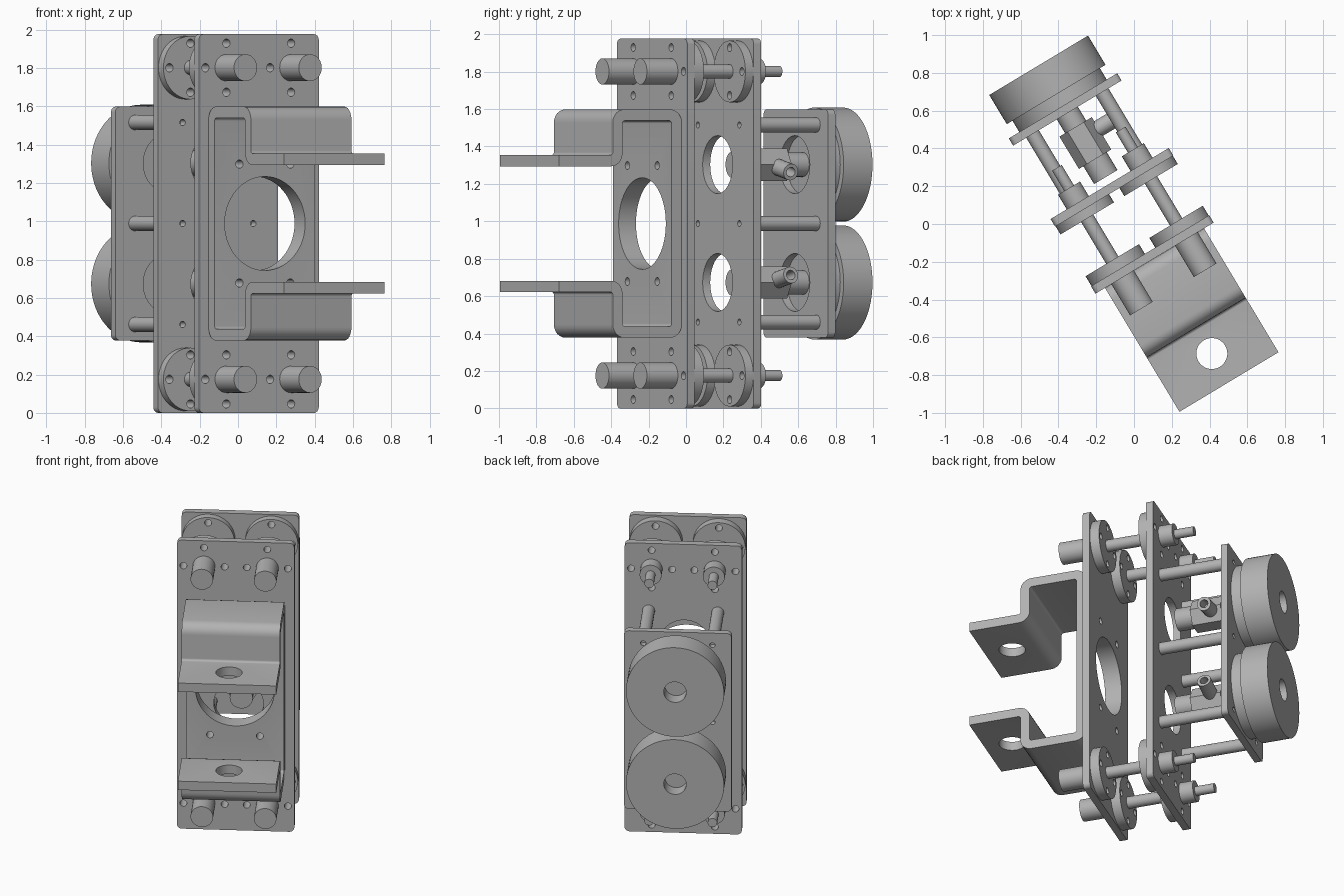
import bpy, bmesh
from math import cos, sin, pi, radians
from mathutils import Matrix, Vector

if "Cube" in bpy.data.objects:
    bpy.data.objects.remove(bpy.data.objects["Cube"])

TURN = radians(31)      # whole assembly is turned about z
MID = 0.988             # mid height of the assembly
POST_U, POST_Z = 0.197, 0.813
ROD_U, ROD_Z = 0.215, 0.527
DRUM_Z = 0.315
SIGNS = (-1, 1)

grey = bpy.data.materials.new("machined grey")
grey.use_nodes = True
grey.diffuse_color = (0.45, 0.45, 0.45, 1)
grey.node_tree.nodes["Principled BSDF"].inputs["Base Color"].default_value = grey.diffuse_color
parts = []


def finish(name, bm, matrix=Matrix()):
    bm.transform(matrix)
    bmesh.ops.remove_doubles(bm, verts=bm.verts, dist=1e-5)
    bmesh.ops.recalc_face_normals(bm, faces=bm.faces)
    mesh = bpy.data.meshes.new(name)
    bm.to_mesh(mesh)
    bm.free()
    mesh.materials.clear()
    mesh.materials.append(grey)
    ob = bpy.data.objects.new(name, mesh)
    ob.rotation_euler.z = TURN
    bpy.context.collection.objects.link(ob)
    parts.append(ob)
    return ob


def circle(x, y, r, n=20):
    return [(x + r * cos(2 * pi * i / n), y + r * sin(2 * pi * i / n)) for i in range(n)]


def fillet(points, steps=6):
    """Round each corner (x, y, radius) of a right-angled outline."""
    out = []
    for i, (x, y, r) in enumerate(points):
        p = Vector((x, y))
        a = (Vector(points[i - 1][:2]) - p).normalized() * r
        b = (Vector(points[(i + 1) % len(points)][:2]) - p).normalized() * r
        if r == 0:
            out.append((x, y))
            continue
        for k in range(steps + 1):
            t = pi / 2 * k / steps
            out.append(tuple(p + a * (1 - sin(t)) + b * (1 - cos(t))))
    return out


def rounded_rect(w, h, r=0.03):
    return fillet([(-w, -h, r), (w, -h, r), (w, h, r), (-w, h, r)])


def sheet(name, loops, depth, matrix):
    """Extruded flat outline; the loops after the first are holes."""
    curve = bpy.data.curves.new(name, "CURVE")
    curve.dimensions = "2D"
    curve.fill_mode = "BOTH"
    curve.extrude = depth / 2
    for loop in loops:
        sp = curve.splines.new("POLY")
        sp.points.add(len(loop) - 1)
        for pt, (x, y) in zip(sp.points, loop):
            pt.co = (x, y, 0, 1)
        sp.use_cyclic_u = True
    tmp = bpy.data.objects.new(name + "_outline", curve)
    bpy.context.collection.objects.link(tmp)
    deps = bpy.context.evaluated_depsgraph_get()
    mesh = bpy.data.meshes.new_from_object(tmp.evaluated_get(deps))
    bm = bmesh.new()
    bm.from_mesh(mesh)
    bpy.data.objects.remove(tmp)
    bpy.data.meshes.remove(mesh)
    return finish(name, bm, matrix)


def plate(name, loops, front, back, u=0, z=0):
    m = Matrix.Translation((u, (front + back) / 2, MID + z)) @ Matrix.Rotation(pi / 2, 4, "X")
    return sheet(name, loops, back - front, m)


def lathe(name, profile, matrix, steps=40):
    """Revolve (radius, distance) points about the local y axis."""
    bm = bmesh.new()
    verts = [bm.verts.new((r, y, 0)) for r, y in profile]
    edges = [bm.edges.new(pair) for pair in zip(verts, verts[1:])]
    bmesh.ops.spin(bm, geom=verts + edges, cent=(0, 0, 0), axis=(0, 1, 0),
                   angle=2 * pi, steps=steps, use_merge=True)
    return finish(name, bm, matrix)


def at(u, z, v=0):
    return Matrix.Translation((u, v, MID + z))


def rod(r, a, b):
    return [(0, a), (r, a), (r, b), (0, b)]


# Hole patterns
def bolt_ring(u, z):
    return [circle(u + 0.128 * cos(k * pi / 2), z + 0.128 * sin(k * pi / 2), 0.022, 14)
            for k in range(4)]


corners = [(su * POST_U, sz * POST_Z) for su in SIGNS for sz in SIGNS]
post_holes = [h for c in corners for h in bolt_ring(*c)]
rod_spots = [(su * ROD_U, k * ROD_Z) for su in SIGNS for k in (-1, 0, 1)]
rod_holes = [circle(u, z, 0.017, 14) for u, z in rod_spots]
bracket_spots = [(su * 0.155, sz * 0.31) for su in SIGNS for sz in SIGNS]
bracket_holes = [circle(u, z, 0.022, 14) for u, z in bracket_spots]
port_holes = [circle(-0.01, s * DRUM_Z, 0.155, 40) for s in SIGNS]

# Three upright plates
tall = rounded_rect(0.365, MID)
plate("front_plate", [tall, circle(0, 0, 0.245, 56)] + post_holes + bracket_holes, -0.211, -0.165)
plate("middle_plate", [tall] + port_holes + post_holes + rod_holes, 0.203, 0.25)
plate("rear_plate", [rounded_rect(0.335, 0.61)] + port_holes + rod_holes, 0.685, 0.73)

# Corner posts, with a flange disc against each tall plate
for u, z in corners:
    flange = [circle(0, 0, 0.165, 48)] + bolt_ring(0, 0)
    plate("front_flange", flange, -0.165, -0.105, u, z)
    plate("middle_flange", flange, 0.153, 0.203, u, z)
    lathe("post_head", rod(0.07, -0.404, -0.211), at(u, z))
    lathe("post_rod", rod(0.038, -0.11, 0.16), at(u, z), 24)
    lathe("post_collar", rod(0.068, 0.25, 0.34), at(u, z), 32)
    lathe("post_tip", rod(0.03, 0.34, 0.465), at(u, z), 24)

# Spacer rods between middle and rear plates
for u, z in rod_spots:
    lathe("spacer_rod", rod(0.039, 0.25, 0.685), at(u, z), 24)

# Rear drums and the valves ahead of them
for s in SIGNS:
    z = s * DRUM_Z
    lathe("drum", [(0, 0.73), (0.27, 0.73), (0.27, 0.8), (0.305, 0.8), (0.305, 0.98),
                   (0.07, 0.98), (0.07, 0.88), (0, 0.88)], at(0, z), 72)
    lathe("valve_nose", rod(0.072, 0.29, 0.41), at(0, z), 32)
    lathe("valve_hex_body", rod(0.1, 0.4, 0.6), at(0, z), 6)
    lathe("valve_neck", rod(0.065, 0.6, 0.74), at(0, z), 32)
    aim = Vector((0.206, 0, -s * 0.04)).to_track_quat("Y", "Z").to_matrix().to_4x4()
    lathe("valve_port", [(0, 0), (0.045, 0), (0.045, 0.21), (0.026, 0.21), (0.026, 0.12), (0, 0.12)],
          at(0, z, 0.53) @ aim, 24)

# Bent sheet bracket: upper half of the (v, z) profile, mirrored below
upper = [(-0.273, 0.55, 0.015), (-0.58, 0.55, 0.015), (-0.58, 0.306, 0.07), (-0.976, 0.306, 0),
         (-0.976, 0.366, 0), (-0.64, 0.366, 0.015), (-0.64, 0.61, 0.07), (-0.211, 0.61, 0.07)]
profile = upper + [(v, -z, r) for v, z, r in reversed(upper)]
to_side = Matrix(((0, 0, 1, 0), (1, 0, 0, 0), (0, 1, 0, MID), (0, 0, 0, 1)))
bracket = sheet("bent_bracket", [fillet(profile)], 0.612, to_side)

# Cut the bracket holes
cutters = [lathe("cutter", rod(0.245, -0.35, -0.15), at(0, 0), 56),
           lathe("cutter", rod(0.082, -0.5, 0.5), at(0, 0, -0.8) @ Matrix.Rotation(pi / 2, 4, "X"), 40)]
cutters += [lathe("cutter", rod(0.022, -0.35, -0.15), at(u, z), 14) for u, z in bracket_spots]
bpy.context.view_layer.objects.active = bracket
for c in cutters:
    c.hide_render = True
    mod = bracket.modifiers.new("hole", "BOOLEAN")
    mod.object, mod.operation, mod.solver = c, "DIFFERENCE", "EXACT"
    bpy.ops.object.modifier_apply(modifier=mod.name)
for c in cutters:
    parts.remove(c)
    bpy.data.objects.remove(c)

# Smooth the round surfaces, keeping edges sharp
bpy.ops.object.select_all(action="DESELECT")
for ob in parts:
    ob.select_set(True)
bpy.ops.object.shade_smooth_by_angle(angle=radians(30))
